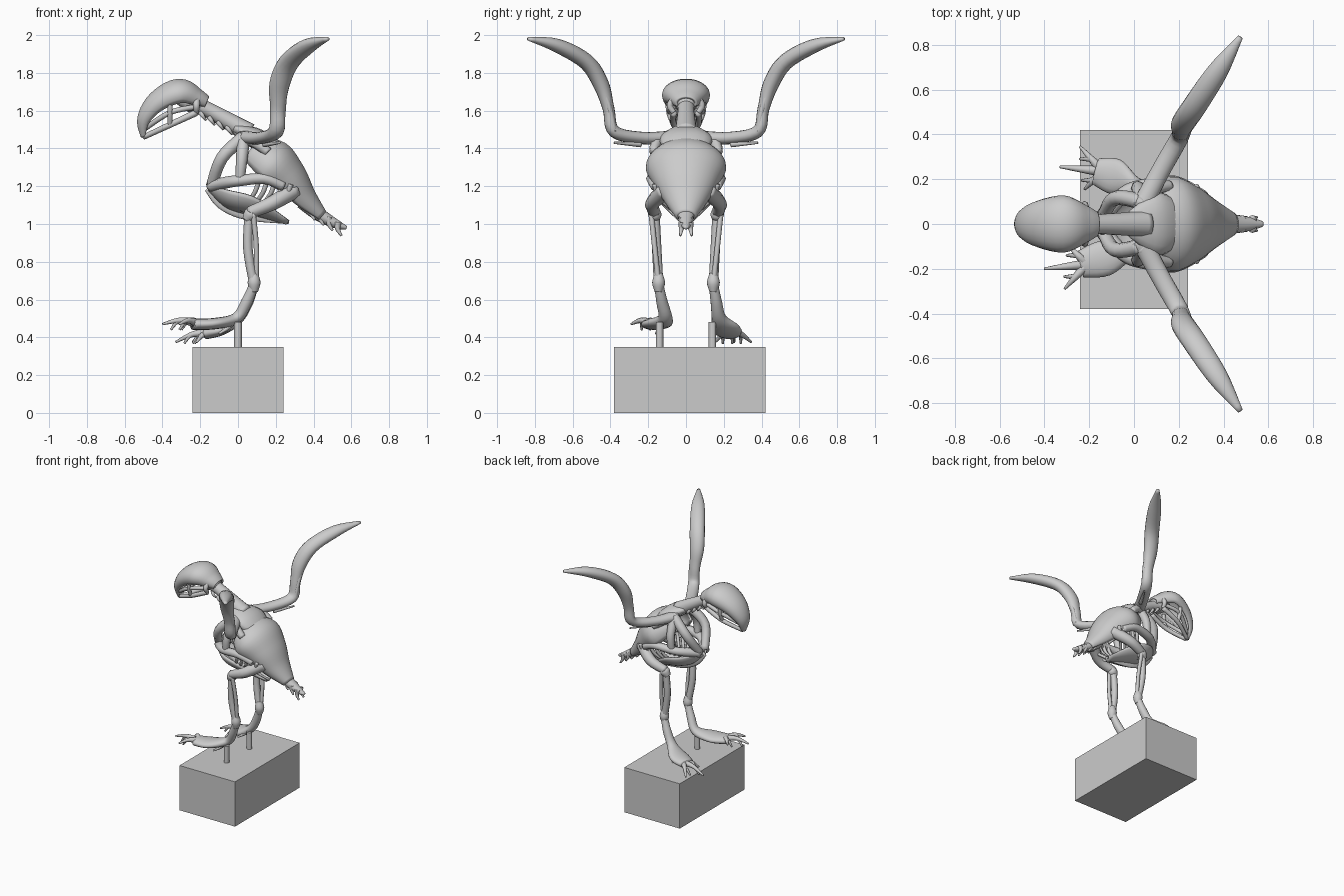
import bpy, bmesh, math
from mathutils import Vector

cube = bpy.data.objects.get("Cube")
if cube:
    bpy.data.objects.remove(cube, do_unlink=True)

grey = bpy.data.materials.new("bone_grey")
grey.use_nodes = True
grey.diffuse_color = (.6, .6, .6, 1)
grey.node_tree.nodes["Principled BSDF"].inputs["Base Color"].default_value = grey.diffuse_color

X_AXIS, Y_AXIS, Z_AXIS = Vector((1, 0, 0)), Vector((0, 1, 0)), Vector((0, 0, 1))
THICK, MEDIUM, THIN, FINE = .036, .025, .014, .006
SIDES = {"far": 1, "near": -1}


def finish(name, bm, smooth=True):
    bmesh.ops.recalc_face_normals(bm, faces=bm.faces)
    mesh = bpy.data.meshes.new(name)
    bm.to_mesh(mesh)
    bm.free()
    mesh.materials.append(grey)
    for polygon in mesh.polygons:
        polygon.use_smooth = smooth
    ob = bpy.data.objects.new(name, mesh)
    bpy.context.collection.objects.link(ob)
    return ob


def spline(rows, steps=5):
    """Smooth curve through rows of numbers."""
    out = []
    last = len(rows) - 1
    for i in range(last):
        before, start, end, after = rows[max(i - 1, 0)], rows[i], rows[i + 1], rows[min(i + 2, last)]
        leave, arrive = (end - before) / 2, (after - start) / 2
        for k in range(steps):
            t = k / steps
            ease = t * t * (3 - 2 * t)
            out.append(start.lerp(end, ease) + leave * t * (1 - t) ** 2 - arrive * t * t * (1 - t))
    return out + [rows[last]]


def loft(name, path, widths, flat=1.0, cap=1.0, side=Y_AXIS, arc=None, sides=16):
    """Oval tube along a path. Height is width times flat, up to cap; an arc in degrees leaves it open."""
    rows = spline([Vector((*p, w)) for p, w in zip(path, widths)])
    points = [row.to_3d() for row in rows]
    span = math.radians(arc) if arc else math.pi
    cells = sides - 1 if arc else sides
    bm = bmesh.new()
    rings = []
    for i, (centre, row) in enumerate(zip(points, rows)):
        along = (points[min(i + 1, len(points) - 1)] - points[max(i - 1, 0)]).normalized()
        across = (side - along * side.dot(along)).normalized()
        up = along.cross(across)
        width = row[3]
        height = min(width * flat, cap)
        angles = [span * (2 * k / cells - 1) for k in range(sides)]
        rings.append([bm.verts.new(centre + across * width * math.sin(a) + up * height * math.cos(a))
                      for a in angles])
    for ring, following in zip(rings, rings[1:]):
        for k in range(cells):
            j = (k + 1) % sides
            bm.faces.new((ring[k], ring[j], following[j], following[k]))
    if not arc:
        bm.faces.new(rings[0])
        bm.faces.new(rings[-1])
    ob = finish(name, bm)
    if arc:
        wall = ob.modifiers.new("wall", 'SOLIDIFY')
        wall.thickness = THIN
        wall.offset = 0


def bone(name, path, start, end, flat=1.0):
    """Thin bone that tapers from one radius to another."""
    chord = path[-1] - path[0]
    side = X_AXIS if abs(chord.y) > abs(chord.x) + abs(chord.z) else Y_AXIS
    count = len(path) - 1
    loft(name, path, [start + (end - start) * i / count for i in range(count + 1)], flat, side=side, sides=8)


def both(make, name, path, *args, **options):
    """Makes a part on each side of the spine."""
    for label, sign in SIDES.items():
        make(f"{label}_{name}", [Vector((p[0], p[1] * sign, p[2])) for p in path], *args, **options)


def spine(*pairs):
    """Points in the middle plane."""
    return [Vector((x, 0, z)) for x, z in pairs]


def bowed(start, end, x=0, y=0, z=0):
    """Path between two points with its middle pushed aside."""
    return [start, (start + end) / 2 + Vector((x, y, z)), end]


# Landmarks of the skeleton, given for the far side
shoulder = Vector((.03, .1, 1.46))
elbow = Vector((.2, .38, 1.49))
wrist = Vector((.22, .45, 1.74))
wing_tip = Vector((.475, .835, 1.98))
hip = Vector((.3, .11, 1.18))
knee = Vector((.06, .165, 1.06))
ankle = Vector((.085, .145, .68))
chest = Vector((-.14, .03, 1.2))
flank = Vector((.01, .16, 1.23))
jaw_joint = Vector((-.22, .065, 1.59))
beak_tip = Vector((-.5, .005, 1.46))

# Plinth and support pegs
bm = bmesh.new()
bmesh.ops.create_cube(bm, size=1)
bmesh.ops.scale(bm, vec=(.48, .8, .35), verts=bm.verts)
finish("plinth", bm, False).location = (0, .02, .175)
for label, sign in SIDES.items():
    bm = bmesh.new()
    bmesh.ops.create_cone(bm, cap_ends=True, segments=16, radius1=.02, radius2=.02, depth=.14)
    finish(label + "_peg", bm, False).location = (0, .14 * sign, .41)

# Skull, open underneath, with jaw and cheek bones
loft("skull", spine((-.17, 1.64), (-.22, 1.66), (-.31, 1.685), (-.42, 1.635), (-.49, 1.55), (-.5, 1.46)),
     [.05, .08, .12, .1, .06, .012], .65, side=-Y_AXIS, arc=122)
loft("braincase", spine((-.17, 1.63), (-.24, 1.65), (-.32, 1.66)), [.04, .07, .03], .9)
both(bone, "jaw", bowed(jaw_joint, beak_tip, y=.03), .018, THIN)
both(bone, "cheek", bowed(jaw_joint + Z_AXIS * .03, beak_tip + Z_AXIS * .04, y=.05, z=.03), THIN, THIN)
both(bone, "jaw_hinge", bowed(jaw_joint + Z_AXIS * .07, jaw_joint, y=.02), .02, THIN)
cheek_middle = (jaw_joint + beak_tip) / 2 + Y_AXIS * .03
both(bone, "socket_bar", bowed(cheek_middle + Vector((0, .03, .13)), cheek_middle, y=.01), THIN, THIN)

# Neck with a row of small spines beneath
neck = spine((-.22, 1.63), (-.15, 1.6), (-.06, 1.55), (.06, 1.48))
loft("neck", neck, [.05, .045, .05, .06], .9)
for i in range(6):
    root = neck[0].lerp(neck[-1], i / 6) + Vector((.02, .03, -.04))
    both(bone, f"neck_spine_{i}", bowed(root, root + Vector((.03, 0, -.04)), y=.01), THIN, FINE)

# Hollow back and tail
loft("back_plate", spine((-.02, 1.51), (.1, 1.45), (.2, 1.38)), [.06, .14, .1], .4)
loft("back_shell", spine((.06, 1.38), (.16, 1.31), (.25, 1.23), (.34, 1.13), (.44, 1.04)),
     [.13, .205, .17, .11, .045], .7, arc=120, sides=20)
tail = spine((.34, 1.12), (.43, 1.05), (.52, 1), (.575, .98))
loft("tail", tail, [.05, .045, .03, .012], .8)
for i in range(4):
    root = tail[0].lerp(tail[-1], (i + 1) / 5) + Y_AXIS * .02
    both(bone, f"tail_spine_{i}", bowed(root, root + Vector((.02, .01, -.07)), x=-.01), .02, FINE)

# Shoulder girdle and breast, leaving openings on each side
both(bone, "collar_bone", bowed(shoulder, chest, x=-.03, y=.05, z=.02), THICK, .03)
both(bone, "shoulder_strut", bowed(shoulder, flank, y=.03), THICK, MEDIUM)
both(bone, "shoulder_blade", bowed(shoulder, Vector((.16, .17, 1.38)), y=.02, z=.01), THICK, MEDIUM)
both(bone, "side_band", [chest, flank - Vector((.07, .04, .01)), flank, flank + Vector((.13, .02, .01)),
                         flank + Vector((.23, 0, -.03))], THICK, .03, flat=.9)
loft("breastbone", spine((-.15, 1.2), (-.04, 1.18), (.1, 1.14), (.27, 1.02)),
     [.03, .13, .135, .03], .7, side=-Y_AXIS, arc=88)
loft("keel", spine((-.16, 1.19), (-.08, 1.11), (.05, 1.05), (.27, 1.01)),
     [.02, .035, .03, .01], .4, side=Z_AXIS)
for i in range(5):
    top = Vector((.12 + i * .04, .165, 1.27 - i * .015))
    both(bone, f"rib_{i}", bowed(top, top - Vector((.1, .1, .2 - i * .015)), x=.02, y=.03), THIN, .01)

# Raised wings
palm = wrist.lerp(wing_tip, .2) + Z_AXIS * .07
both(loft, "wing", [shoulder - Y_AXIS * .03, *bowed(shoulder, elbow, y=-.01, z=-.02)[1:], wrist - Vector((.01, .04, .13)),
                    wrist, palm, palm.lerp(wing_tip, .5) + Z_AXIS * .025, wing_tip],
     [.045, .042, .042, .04, .054, .055, .047, .012], .78, side=X_AXIS)
both(bone, "elbow_splint", bowed(elbow - Vector((.06, .14, .07)), elbow + Vector((.02, 0, -.06))), THIN, FINE)
both(bone, "forearm_splint", bowed(elbow + X_AXIS * .03, wrist + X_AXIS * .03, y=-.01), THIN, THIN)

# Thighs, shins and ankles
both(bone, "thigh", bowed(hip, knee, y=.04, z=-.01), .045, .032)
both(loft, "knee", bowed(knee + Vector((.03, 0, .02)), knee - Vector((.02, 0, .04))), [.02, THICK, .02])
both(bone, "shin", bowed(knee, ankle, x=-.02), MEDIUM, MEDIUM)
both(bone, "shin_splint", bowed(knee + Vector((.02, .02, 0)), ankle + X_AXIS * .01, x=.01), THIN, THIN)
both(loft, "ankle_joint", bowed(ankle + Z_AXIS * .06, ankle - Z_AXIS * .04), [.02, .034, .02])

# Feet: broad instep, fanned clawed toes and a back toe; the near foot is lifted higher
poses = {"near": (Vector((-.01, -.11, .5)), Vector((-.21, -.18, .47)), 0),
         "far": (Vector((0, .175, .5)), Vector((-.14, .235, .42)), .045)}
for label, (heel, root, drop) in poses.items():
    sign = SIDES[label]
    top = Vector((ankle.x, ankle.y * sign, ankle.z))
    loft(label + "_instep", [top, *bowed(top, heel, x=.01)[1:], heel.lerp(root, .6) - Z_AXIS * .01,
                             root - X_AXIS * .03], [MEDIUM, .03, .04, .08, .06], cap=.03)
    for toe, (reach, spread) in enumerate([(.19, .02), (.1, .11), (.08, -.08)]):
        tip = root + Vector((-reach, spread * sign, -drop))
        path = bowed(root, tip, z=.02)
        bone(f"{label}_toe_{toe}", path, MEDIUM, FINE)
        bone(f"{label}_claw_{toe}", bowed(path[1], path[1] - Vector((.05, 0, .05)), z=.01), THIN, FINE)
    bone(label + "_back_toe", bowed(heel, heel - Vector((.09, .05, .08)), z=-.01), .018, FINE)
